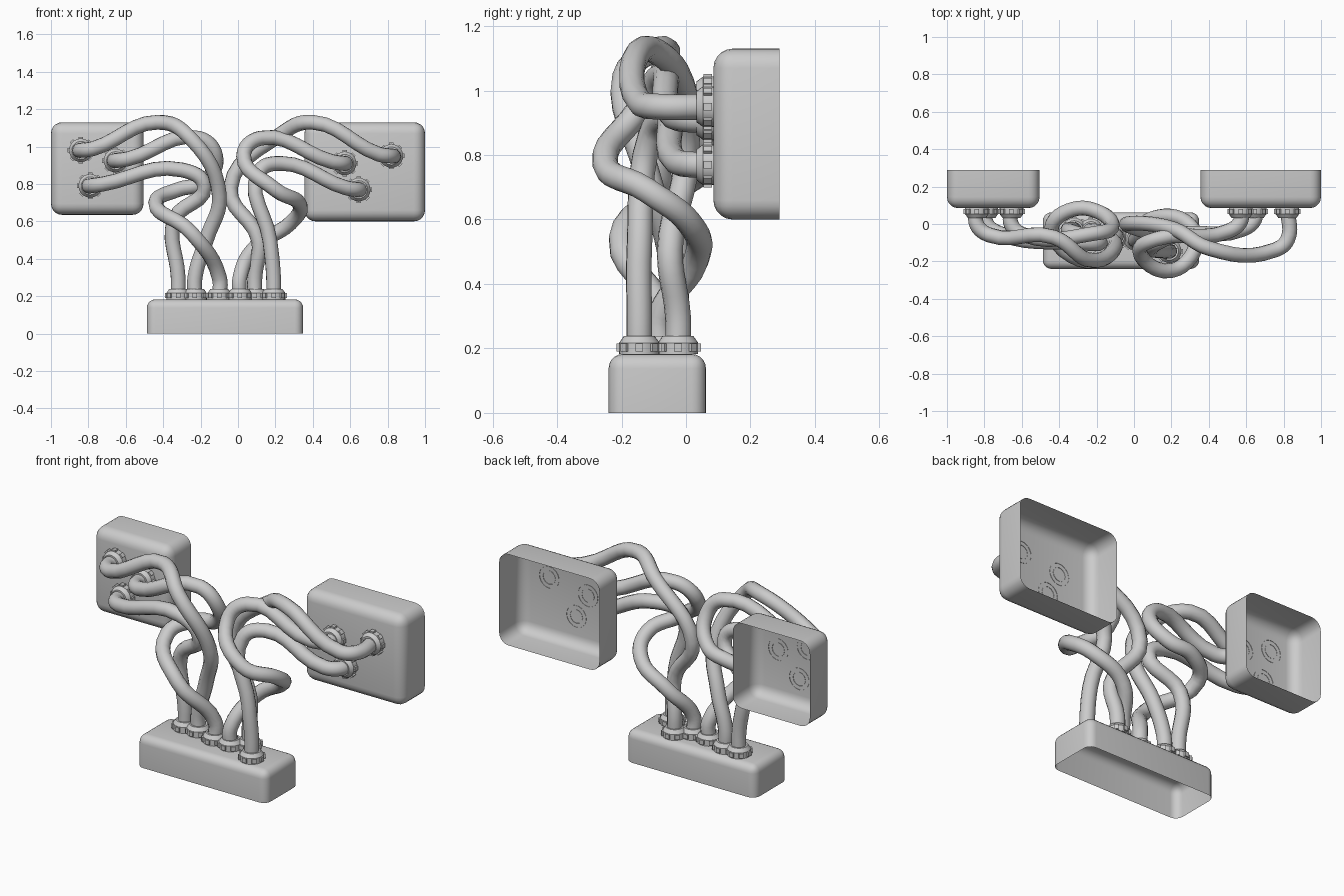
import bpy, bmesh, math
from mathutils import Vector, Matrix

if "Cube" in bpy.data.objects:
    bpy.data.objects.remove(bpy.data.objects["Cube"])


def finish(bm, name, angle=40):
    bmesh.ops.recalc_face_normals(bm, faces=bm.faces)
    me = bpy.data.meshes.new(name)
    bm.to_mesh(me)
    bm.free()
    ob = bpy.data.objects.new(name, me)
    bpy.context.collection.objects.link(ob)
    bpy.ops.object.select_all(action='DESELECT')
    ob.select_set(True)
    bpy.context.view_layer.objects.active = ob
    bpy.ops.object.shade_smooth_by_angle(angle=math.radians(angle))


# Rounded shell with one open side
def open_box(name, lo, hi, open_dir, radius):
    lo, hi, d = Vector(lo), Vector(hi), Vector(open_dir)
    bm = bmesh.new()
    bmesh.ops.create_cube(bm, size=1)
    for v in bm.verts:
        v.co = [(lo[i] + hi[i]) / 2 + v.co[i] * (hi[i] - lo[i]) for i in range(3)]
    bm.normal_update()
    bmesh.ops.delete(bm, geom=[f for f in bm.faces if f.normal.dot(d) > 0.9],
                     context='FACES_ONLY')
    bmesh.ops.bevel(bm, geom=[e for e in bm.edges if not e.is_boundary],
                    offset=radius, segments=5, profile=0.5, affect='EDGES')
    finish(bm, name)


open_box("base_box", (-0.487, -0.24, 0), (0.348, 0.062, 0.183), (0, 0, -1), 0.045)
open_box("left_wall_box", (-1, 0.085, 0.635), (-0.505, 0.29, 1.13), (0, 1, 0), 0.06)
open_box("right_wall_box", (0.355, 0.085, 0.60), (1, 0.29, 1.13), (0, 1, 0), 0.06)


# Pipe collar: tapered ring with eight low lugs, pointing along axis
def collar(name, pos, axis):
    bm = bmesh.new()
    n = 24
    rings = [[bm.verts.new((r * math.cos(math.tau * i / n), r * math.sin(math.tau * i / n), z))
              for i in range(n)]
             for r, z in ((0.063, 0), (0.063, 0.034), (0.048, 0.055), (0.038, 0.055))]
    for a, b in zip(rings, rings[1:]):
        for i in range(n):
            j = (i + 1) % n
            bm.faces.new((a[i], a[j], b[j], b[i]))
    for k in range(8):
        m = (Matrix.Rotation(k * math.pi / 4, 4, 'Z') @ Matrix.Translation((0.06, 0, 0.02))
             @ Matrix.Diagonal((0.022, 0.024, 0.026, 1)))
        bmesh.ops.create_cube(bm, size=1, matrix=m)
    rot = Vector((0, 0, 1)).rotation_difference(Vector(axis)).to_matrix().to_4x4()
    bm.transform(Matrix.Translation(pos) @ rot)
    finish(bm, name, 35)


# Smooth tube through points
def tube(name, pts):
    cu = bpy.data.curves.new(name, 'CURVE')
    cu.dimensions = '3D'
    cu.resolution_u = 6
    cu.bevel_depth = 0.04
    cu.bevel_resolution = 4
    sp = cu.splines.new('BEZIER')
    sp.bezier_points.add(len(pts) - 1)
    for bp, p in zip(sp.bezier_points, pts):
        bp.co = p
        bp.handle_left_type = bp.handle_right_type = 'AUTO'
    bpy.context.collection.objects.link(bpy.data.objects.new(name, cu))


# Pipe: straight out of the wall box, elbow inward, free bends, straight into the base
def pipe(name, wall, base, reach, *bends):
    (wx, wz), (bx, by) = wall, base
    inward = -math.copysign(0.07, wx)
    start = [(wx, 0.087, wz), (wx, 0.055 - reach, wz), (wx + inward, -reach, wz + 0.01)]
    tube(name, start + list(bends) + [(bx, by, 0.3), (bx, by, 0.181)])
    collar(name + "_wall_collar", (wx, 0.087, wz), (0, -1, 0))
    collar(name + "_base_collar", (bx, by, 0.183), (0, 0, 1))


pipe("left_pipe_upper", (-0.84, 0.98), (-0.23, -0.035), 0.06,
     (-0.43, -0.07, 1.13), (-0.25, -0.19, 1.04), (-0.10, -0.12, 0.74), (-0.17, -0.05, 0.5))
pipe("left_pipe_middle", (-0.655, 0.925), (-0.10, -0.07), 0.06,
     (-0.21, -0.05, 1.045), (-0.12, -0.02, 0.95), (-0.18, 0.06, 0.81), (-0.32, 0.08, 0.77),
     (-0.44, -0.02, 0.70), (-0.25, -0.20, 0.54))
pipe("left_pipe_lower", (-0.79, 0.79), (-0.32, -0.03), 0.05,
     (-0.30, -0.10, 0.875), (-0.18, -0.10, 0.79), (-0.34, -0.04, 0.61))
pipe("right_pipe_upper", (0.82, 0.95), (0.09, -0.025), 0.14,
     (0.40, -0.13, 1.13), (0.22, -0.03, 1.06), (-0.04, 0.0, 0.78), (0.11, -0.05, 0.5))
pipe("right_pipe_middle", (0.57, 0.91), (0.01, -0.08), 0.04,
     (0.12, -0.08, 1.045), (0.03, -0.14, 0.95), (0.20, -0.25, 0.77), (0.33, -0.12, 0.69),
     (0.28, 0.01, 0.59), (0.10, 0.03, 0.47))
pipe("right_pipe_lower", (0.645, 0.77), (0.19, -0.145), 0.03,
     (0.23, -0.06, 0.91), (0.11, -0.11, 0.86), (0.17, -0.145, 0.5))
